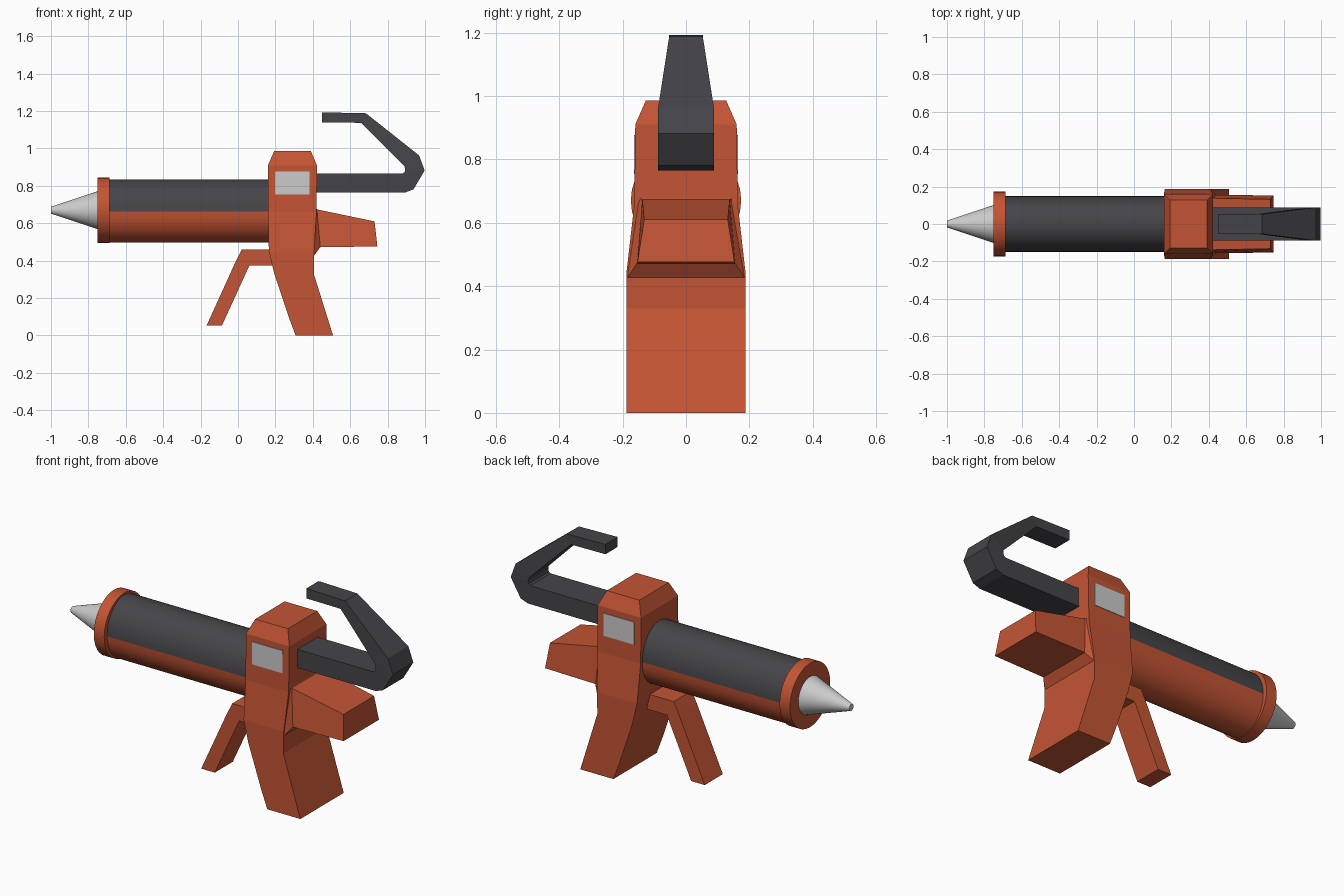
import bpy, bmesh
from math import pi, cos, sin

if "Cube" in bpy.data.objects:
    bpy.data.objects.remove(bpy.data.objects["Cube"])


def material(name, rgb):
    m = bpy.data.materials.new(name)
    m.diffuse_color = (*rgb, 1)
    m.use_nodes = True
    m.node_tree.nodes["Principled BSDF"].inputs["Base Color"].default_value = m.diffuse_color
    return m


RED = material("orange_red", (0.55, 0.09, 0.035))
DARK = material("dark_grey", (0.06, 0.06, 0.068))


def loft(name, rings, mat=None, smooth=False):
    """Skin closed rings of equal length and cap both ends."""
    bm = bmesh.new()
    loops = [[bm.verts.new(p) for p in r] for r in rings]
    n = len(loops[0])
    for a, b in zip(loops, loops[1:]):
        for i in range(n):
            j = (i + 1) % n
            bm.faces.new((a[i], a[j], b[j], b[i]))
    bm.faces.new(loops[0])
    bm.faces.new(loops[-1])
    bmesh.ops.recalc_face_normals(bm, faces=bm.faces)
    me = bpy.data.meshes.new(name)
    bm.to_mesh(me)
    bm.free()
    ob = bpy.data.objects.new(name, me)
    bpy.context.collection.objects.link(ob)
    if mat:
        me.materials.append(mat)
    if smooth:
        bpy.ops.object.select_all(action='DESELECT')
        ob.select_set(True)
        bpy.context.view_layer.objects.active = ob
        bpy.ops.object.shade_smooth_by_angle(angle=pi / 6)
    return ob


def arc(x, ry, rz, z=0.67, start=0.0, sweep=2 * pi, n=32):
    """Points of an elliptical arc in the plane at x."""
    count = n if sweep > 6 else n + 1
    return [(x, ry * cos(start + sweep * i / n), z + rz * sin(start + sweep * i / n))
            for i in range(count)]


def strip(pairs):
    """Four-point rings from (x, z, half width) pairs along a bent bar."""
    return [[(x1, -w1, z1), (x1, w1, z1), (x2, w2, z2), (x2, -w2, z2)]
            for (x1, z1, w1), (x2, z2, w2) in pairs]


# Nozzle and front collar
loft("nozzle", [arc(-1.0, 0.018, 0.018), arc(-0.74, 0.105, 0.105)], smooth=True)
loft("front_collar", [arc(-0.75, 0.174, 0.175), arc(-0.687, 0.174, 0.175)], RED, True)

# Barrel: dark cartridge above, red cradle below
for name, start, rz, mat in (("cartridge", 0, 0.171, DARK), ("cradle", pi, 0.167, RED)):
    loft(name, [arc(x, 0.149, rz, 0.664, start, pi, 18) for x in (-0.70, 0.22)], mat, True)

# Main body and grip: rectangular sections (z, x min, x max, half width)
sections = [(0, 0.308, 0.508, 0.187), (0.096, 0.272, 0.478, 0.187),
            (0.33, 0.194, 0.405, 0.187), (0.45, 0.165, 0.407, 0.187),
            (0.66, 0.16, 0.42, 0.163), (0.91, 0.16, 0.422, 0.16),
            (0.985, 0.193, 0.39, 0.127)]
loft("body_and_grip", [[(a, -w, z), (b, -w, z), (b, w, z), (a, w, z)]
                       for z, a, b, w in sections], RED)

# Grey side windows
for s, name in ((-1, "front_window"), (1, "back_window")):
    loft(name, [[(0.198, y, 0.754), (0.383, y, 0.754), (0.383, y, 0.877), (0.198, y, 0.877)]
                for y in (s * 0.14, s * 0.164)])

# Rear block flaring out of the body
loft("rear_block", strip([((0.38, 0.425, 0.186), (0.38, 0.69, 0.155)),
                          ((0.405, 0.425, 0.186), (0.418, 0.68, 0.15)),
                          ((0.44, 0.472, 0.155), (0.422, 0.674, 0.138)),
                          ((0.745, 0.476, 0.153), (0.73, 0.61, 0.132))]), RED)

# Trigger
T = 0.078
loft("trigger", strip([((0.25, 0.375, T), (0.25, 0.459, T)),
                       ((0.062, 0.375, T), (0.02, 0.459, T)),
                       ((0.05, 0.35, T), (-0.012, 0.396, T)),
                       ((-0.086, 0.053, T), (-0.168, 0.053, T))]), RED)

# Plunger rod with its bent hook
W, N = 0.088, 0.053
loft("plunger_hook", strip([((0.38, 0.765, W), (0.38, 0.866, W)),
                            ((0.895, 0.765, W), (0.88, 0.866, W)),
                            ((0.938, 0.781, W), (0.89, 0.873, W)),
                            ((0.998, 0.882, W), (0.894, 0.886, W)),
                            ((0.968, 0.963, W), (0.89, 0.905, 0.083)),
                            ((0.684, 1.188, N), (0.657, 1.137, N)),
                            ((0.45, 1.193, N), (0.45, 1.139, N))]), DARK)
